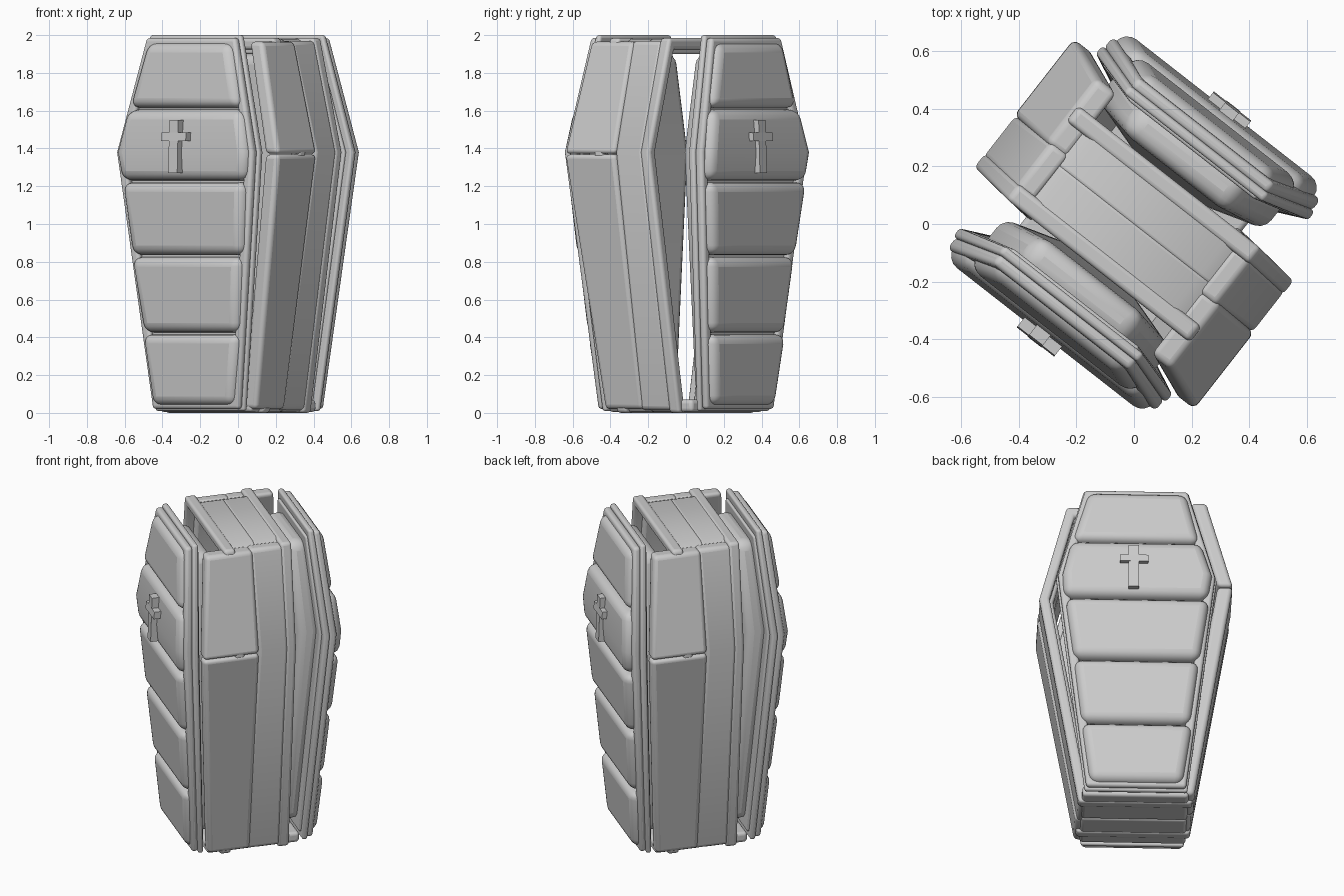
import bpy, bmesh, math, random
from mathutils import Matrix

random.seed(4)
if "Cube" in bpy.data.objects:
    bpy.data.objects.remove(bpy.data.objects["Cube"], do_unlink=True)

stone = bpy.data.materials.new("light_grey")
stone.use_nodes = True
GREY = (0.6, 0.6, 0.6, 1)
stone.diffuse_color = GREY
stone.node_tree.nodes["Principled BSDF"].inputs["Base Color"].default_value = GREY

TURN = math.radians(-38)
MID = 1.38          # height of the shoulders
LID = (0.298, 0.468, 0.305)     # half widths at bottom, shoulder, top
BODY = (0.33, 0.558, 0.395)
LID_TAPER = (0.79, 1, 0.88)     # depth factors at the same heights
SIDE_TAPER = (0.74, 1, 0.83)
BODY_TAPER = (1.13, 1, 1.1)


def blend(z, vals):
    """Interpolate bottom / shoulder / top values at height z."""
    a, b, c = vals
    return a + (b - a) * z / MID if z < MID else b + (c - b) * (z - MID) / (2 - MID)


def finish(name, bm, half, bevel, taper):
    """Vary the depth with height, turn into place, bevel and shade."""
    for v in bm.verts:
        v.co.y *= blend(v.co.z, taper)
    bmesh.ops.recalc_face_normals(bm, faces=bm.faces[:])
    bm.transform(Matrix.Rotation(TURN + math.pi * half, 4, "Z"))
    mesh = bpy.data.meshes.new(name)
    bm.to_mesh(mesh)
    bm.free()
    mesh.materials.append(stone)
    ob = bpy.data.objects.new(name, mesh)
    bpy.context.collection.objects.link(ob)
    if bevel:
        mod = ob.modifiers.new("rounding", "BEVEL")
        mod.width = bevel
        mod.segments = 4
        mod.limit_method = "ANGLE"
        mod.angle_limit = math.radians(40)
    bpy.ops.object.select_all(action="DESELECT")
    ob.select_set(True)
    bpy.context.view_layer.objects.active = ob
    bpy.ops.object.shade_smooth_by_angle(angle=math.radians(35))


def panel(name, rows, y0, y1, half, bevel, taper=LID_TAPER):
    """Solid slab from rows of (z, left, right), between depths y0 and y1."""
    bm = bmesh.new()
    loops = [[bm.verts.new(p) for p in ((a, y0, z), (b, y0, z), (b, y1, z), (a, y1, z))]
             for z, a, b in rows]
    for lo, hi in zip(loops, loops[1:]):
        for i in range(4):
            j = (i + 1) % 4
            bm.faces.new((lo[i], lo[j], hi[j], hi[i]))
    bm.faces.new(loops[0])
    bm.faces.new(loops[-1])
    finish(name, bm, half, bevel, taper)


def heights(z0, z1):
    return [z0, MID, z1] if z0 + 0.03 < MID < z1 - 0.03 else [z0, z1]


def outline(widths, inset, z0, z1):
    """Six-sided casket outline."""
    right = [(blend(z, widths) - inset, z) for z in heights(z0, z1)]
    return right + [(-u, z) for u, z in reversed(right)]


def ring(name, widths, inset, thick, z0, z1, y0, y1, half, bevel, taper=LID_TAPER):
    """Six-sided frame."""
    bm = bmesh.new()
    outer = outline(widths, inset, z0, z1)
    inner = outline(widths, inset + thick, z0 + thick, z1 - thick)
    loops = [[bm.verts.new((u, y, z)) for u, z in pts]
             for pts, y in ((outer, y0), (outer, y1), (inner, y1), (inner, y0))]
    for k in range(4):
        a, b = loops[k], loops[(k + 1) % 4]
        for i in range(6):
            j = (i + 1) % 6
            bm.faces.new((a[i], a[j], b[j], b[i]))
    finish(name, bm, half, bevel, taper)


def lid_rows(inset, z0, z1, jitter=0.0):
    """Rows following the lid outline, with slightly crooked ends."""
    return [(z, inset - blend(z, LID) + random.uniform(-jitter, jitter),
             blend(z, LID) - inset + random.uniform(-jitter, jitter))
            for z in heights(z0, z1)]


def wall(z0, z1, out, thick):
    """Rows following the body outline."""
    return [(z, blend(z, BODY) + out - thick, blend(z, BODY) + out)
            for z in heights(z0, z1)]


for half, side in enumerate(("front", "back")):
    # Lid: double rim, backing board, inner cushion and five padded planks
    ring(f"{side}_lid_inner_rim", LID, 0, 0.06, 0.01, 2.0, -0.42, -0.38, half, 0.014)
    ring(f"{side}_lid_outer_rim", LID, 0.01, 0.055, 0.02, 1.985, -0.465, -0.415, half, 0.018)
    panel(f"{side}_lid_board", lid_rows(0.04, 0.05, 1.95), -0.43, -0.365, half, 0.01)
    panel(f"{side}_lid_cushion", lid_rows(0.1, 0.1, 1.9), -0.4, -0.25, half, 0.055)
    splits = (0.035, 0.42, 0.83, 1.225, 1.61, 1.965)
    for n, (z0, z1) in enumerate(zip(splits, splits[1:])):
        panel(f"{side}_lid_plank_{n + 1}", lid_rows(0.03, z0 + 0.005, z1 - 0.005, 0.008),
              -0.505 + random.uniform(-0.008, 0.008), -0.38, half, 0.052)

    # Cross mounted on the lid
    panel(f"{side}_cross_upright", [(1.27, -0.05, 0.01), (1.55, -0.05, 0.01)],
          -0.545, -0.48, half, 0)
    panel(f"{side}_cross_arm", [(1.44, -0.1, 0.065), (1.485, -0.1, 0.065)],
          -0.54, -0.48, half, 0)

    # Body side: split outer plank, one long plank behind it
    panel(f"{side}_side_lower_plank", wall(0.02, 1.368, 0.008, 0.09),
          -0.38, -0.04, half, 0.024, SIDE_TAPER)
    panel(f"{side}_side_upper_plank", wall(1.372, 1.965, 0.008, 0.09),
          -0.38, -0.04, half, 0.024, SIDE_TAPER)
    panel(f"{side}_side_long_plank", wall(0.015, 1.97, -0.003, 0.08),
          -0.045, 0.14, half, 0.022, BODY_TAPER)

    # Body rim facing the far lid
    ring(f"{side}_body_rim", BODY, 0, 0.06, 0.0, 1.985, 0.125, 0.187, half, 0.018, BODY_TAPER)

    # Roof and floor slabs
    panel(f"{side}_roof_slab", [(1.9, -0.37, 0.37), (1.945, -0.37, 0.37), (1.98, -0.29, 0.29)],
          -0.003, 0.16, half, 0.012, BODY_TAPER)
    panel(f"{side}_floor_slab", [(0.005, -0.31, 0.31), (0.07, -0.31, 0.31)],
          -0.003, 0.25, half, 0.02, BODY_TAPER)
